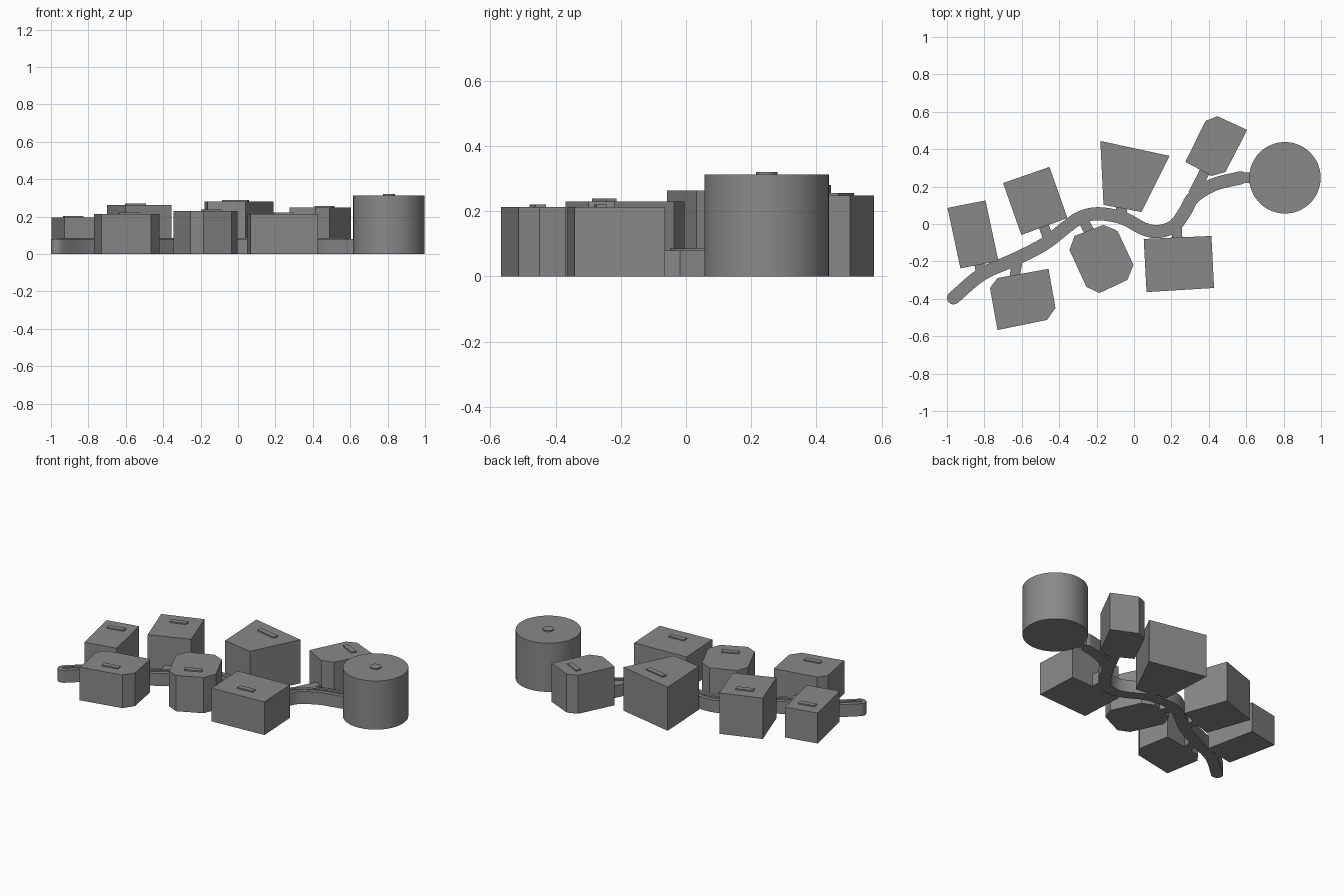
import bpy, math
from mathutils import Vector

cube = bpy.data.objects.get("Cube")
if cube:
    bpy.data.objects.remove(cube)

mat = bpy.data.materials.new("plain_grey")
mat.use_nodes = True
GREY = (0.25, 0.25, 0.25, 1)
mat.diffuse_color = GREY
mat.node_tree.nodes["Principled BSDF"].inputs["Base Color"].default_value = GREY


def prism(name, outline, z0, z1):
    """Extrude a flat outline, in either winding, between two heights."""
    n = len(outline)
    area = sum(outline[i - 1][0] * outline[i][1] - outline[i][0] * outline[i - 1][1] for i in range(n))
    if area < 0:
        outline = outline[::-1]
    verts = [(x, y, z) for z in (z0, z1) for x, y in outline]
    faces = [list(range(n))[::-1], list(range(n, 2 * n))]
    faces += [(i, (i + 1) % n, (i + 1) % n + n, i + n) for i in range(n)]
    mesh = bpy.data.meshes.new(name)
    mesh.from_pydata(verts, [], faces)
    mesh.materials.append(mat)
    obj = bpy.data.objects.new(name, mesh)
    bpy.context.collection.objects.link(obj)
    return obj


def box(name, centre, length, width, degrees, z0, z1):
    a = math.radians(degrees)
    u, v = Vector((math.cos(a), math.sin(a))), Vector((-math.sin(a), math.cos(a)))
    c = Vector(centre)
    pts = [c + u * sx * length / 2 + v * sy * width / 2 for sx, sy in ((-1, -1), (1, -1), (1, 1), (-1, 1))]
    return prism(name, [tuple(p) for p in pts], z0, z1)


def cylinder(name, centre, radius, z0, z1):
    bpy.ops.mesh.primitive_cylinder_add(vertices=64, radius=radius, depth=z1 - z0,
                                        location=(*centre, (z0 + z1) / 2))
    obj = bpy.context.object
    obj.name = name
    obj.data.materials.append(mat)
    bpy.ops.object.shade_smooth_by_angle()


def smooth_path(pts, steps=5):
    """Catmull-Rom curve through the points."""
    p = [Vector(q) for q in pts]
    p = [2 * p[0] - p[1]] + p + [2 * p[-1] - p[-2]]
    out = []
    for a, b, c, d in zip(p, p[1:], p[2:], p[3:]):
        for k in range(steps):
            t = k / steps
            out.append(0.5 * (2 * b + (c - a) * t + (2 * a - 5 * b + 4 * c - d) * t ** 2
                              + (3 * b - a - 3 * c + d) * t ** 3))
    return out + [p[-2]]


def ribbon(name, path, half, z0, z1):
    """Constant-width strip along a path, with round ends."""
    sides = ([], [])
    for i, p in enumerate(path):
        d = (path[min(i + 1, len(path) - 1)] - path[max(i - 1, 0)]).normalized()
        n = Vector((-d.y, d.x)) * half
        sides[0].append(p + n)
        sides[1].append(p - n)

    def cap(centre, start):
        r = start - centre
        return [centre + Vector((r.x * math.cos(a) - r.y * math.sin(a), r.x * math.sin(a) + r.y * math.cos(a)))
                for a in (-math.pi * k / 8 for k in range(1, 8))]

    ring = sides[0] + cap(path[-1], sides[0][-1]) + sides[1][::-1] + cap(path[0], sides[1][0])
    obj = prism(name, [tuple(p) for p in ring], z0, z1)
    bpy.context.view_layer.objects.active = obj
    bpy.ops.object.select_all(action='DESELECT')
    obj.select_set(True)
    bpy.ops.object.shade_smooth_by_angle()


# Winding walkway with a thin centre rib
path = smooth_path([(-.965, -.395), (-.815, -.27), (-.64, -.19), (-.48, -.108), (-.36, -.015), (-.285, .035),
                    (-.19, .055), (-.06, .032), (.05, -.025), (.13, -.04), (.215, -.01), (.275, .07),
                    (.32, .145), (.43, .212), (.57, .247)])
ribbon("walkway", path, .035, 0, .08)
ribbon("walkway_rib", path, .009, .08, .086)

# Rooms: outline, height, roof bar centre and angle
ROOMS = {
    "west_back_room": ([(-.997, .086), (-.794, .126), (-.725, -.198), (-.928, -.237)], .195, (-.88, .021), 12),
    "west_front_room": ([(-.77, -.342), (-.73, -.289), (-.457, -.24), (-.42, -.449), (-.465, -.513),
                         (-.73, -.567)], .213, (-.585, -.455), 10),
    "mid_west_back_room": ([(-.7, .219), (-.452, .305), (-.356, .032), (-.602, -.059)], .263, (-.548, .182), 19),
    "middle_front_room": ([(-.318, -.064), (-.163, -.005), (-.088, -.037), (-.003, -.219), (-.035, -.299),
                           (-.184, -.369), (-.254, -.337), (-.345, -.139)], .23, (-.142, -.251), 25),
    "middle_back_room": ([(-.18, .444), (.19, .364), (.04, .064), (-.163, .102)], .28, (-.013, .32), -12),
    "east_front_room": ([(.052, -.08), (.414, -.064), (.428, -.342), (.067, -.364)], .213, (.243, -.262), 4),
    "east_back_room": ([(.382, .551), (.446, .576), (.605, .503), (.489, .278), (.414, .257),
                        (.275, .332)], .248, (.463, .476), -27),
}
for name, (outline, height, centre, angle) in ROOMS.items():
    prism(name, outline, 0, height)
    length = .14 if name == "middle_back_room" else .105
    box(name + "_roof_bar", centre, length, .033, angle, height, height + .008)

# Short links between walkway and rooms: centre, angle, length
LINKS = [((-.82, -.245), -78, .07), ((-.63, -.235), 80, .09), ((-.465, -.06), -71, .1), ((-.25, -.02), 117, .1),
         ((-.065, .065), -79, .09), ((.23, -.05), 92, .08), ((.355, .235), 63, .17), ((.61, .247), 0, .1)]
for i, (centre, angle, length) in enumerate(LINKS):
    box(f"link_{i + 1}", centre, length, .055, angle, 0, .079)

# Round hall with a roof disc
cylinder("round_hall", (.807, .247), .191, 0, .313)
cylinder("round_hall_roof_disc", (.807, .247), .033, .313, .32)
